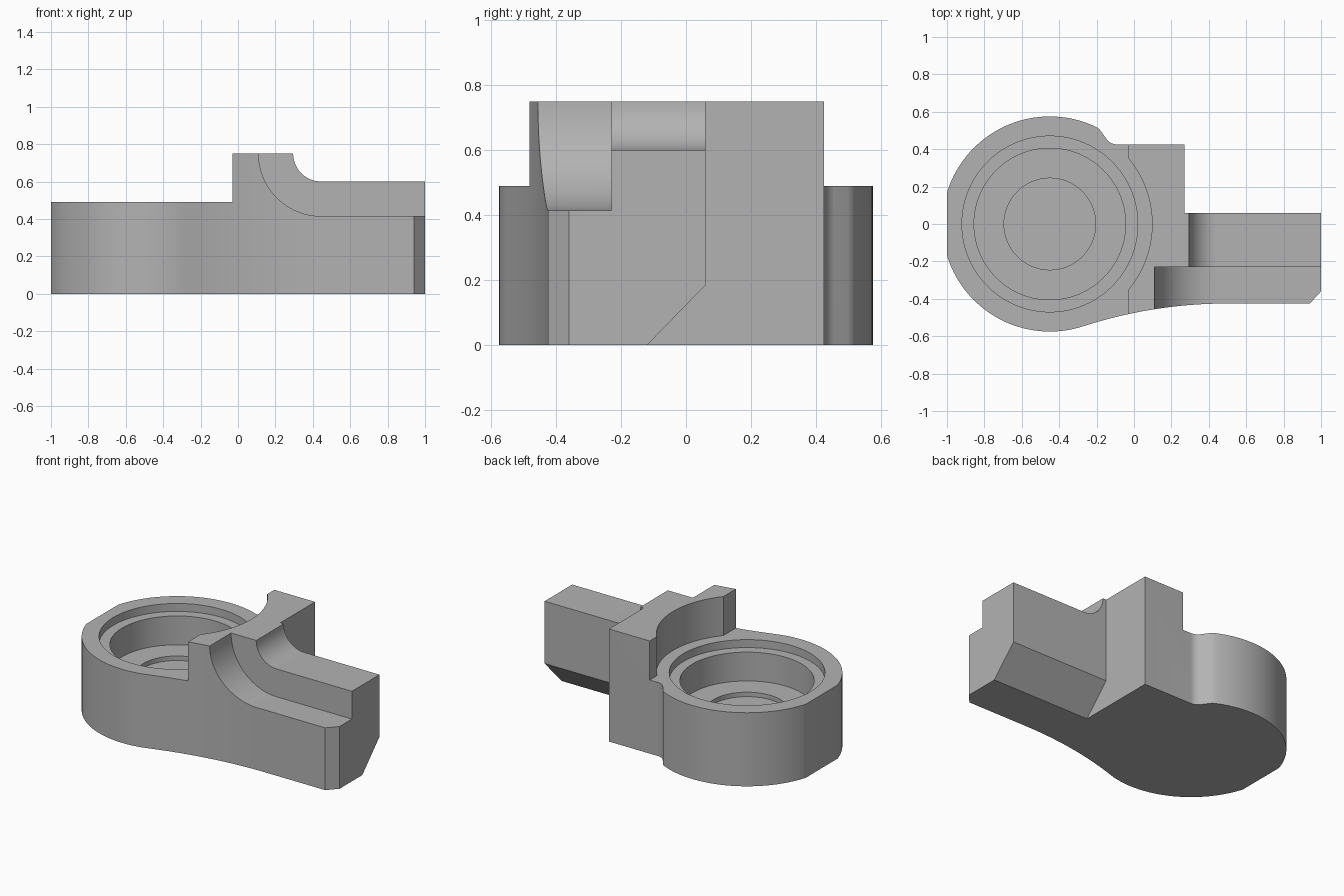
import bpy
import bmesh
from math import atan2, cos, sin, pi, sqrt
from mathutils import Vector

cube = bpy.data.objects.get("Cube")
if cube:
    bpy.data.objects.remove(cube, do_unlink=True)

grey = bpy.data.materials.new("Plain grey")
grey.use_nodes = True
colour = (0.45, 0.45, 0.45, 1)
grey.diffuse_color = colour
grey.node_tree.nodes["Principled BSDF"].inputs["Base Color"].default_value = colour


def arc(cx, cy, r, a0, a1, n):
    """Points on an arc, both ends included."""
    return [(cx + r * cos(a0 + (a1 - a0) * i / n),
             cy + r * sin(a0 + (a1 - a0) * i / n)) for i in range(n + 1)]


def prism(name, points, lo, hi, axis="z"):
    """Extrude a flat outline from lo to hi along an axis."""
    place = {"z": lambda u, v: (u, v, lo),
             "y": lambda u, v: (u, lo, v),
             "x": lambda u, v: (lo, u, v)}[axis]
    bm = bmesh.new()
    face = bm.faces.new([bm.verts.new(place(u, v)) for u, v in points])
    new = bmesh.ops.extrude_face_region(bm, geom=[face])["geom"]
    shift = Vector([hi - lo if axis == a else 0 for a in "xyz"])
    bmesh.ops.translate(bm, vec=shift,
                        verts=[g for g in new if isinstance(g, bmesh.types.BMVert)])
    bmesh.ops.recalc_face_normals(bm, faces=bm.faces[:])
    mesh = bpy.data.meshes.new(name)
    bm.to_mesh(mesh)
    bm.free()
    mesh.materials.append(grey)
    ob = bpy.data.objects.new(name, mesh)
    bpy.context.collection.objects.link(ob)
    return ob


# Main measures
hub_x, hub_r = -0.45, 0.575
front_y, back_y, arm_back = -0.425, 0.425, 0.06
rim_z, top_z = 0.49, 0.75
block_left, block_right = -0.03, 0.27
sweep_x, sweep_r = 0.5, 2.5
high = top_z + 0.2

# Plan outline: round hub with a flat end, block, arm and swept front
flat = sqrt(hub_r ** 2 - (1 + hub_x) ** 2) if hub_x > 0 else 0.168
flat_angle = atan2(flat, -1 - hub_x)
tangent = atan2(front_y - sweep_r, sweep_x - hub_x)
back_angle = atan2(0.518, 0.25)
outline = arc(hub_x, 0, hub_r, back_angle, flat_angle, 40)
outline += arc(hub_x, 0, hub_r, 2 * pi - flat_angle, 2 * pi + tangent, 40)
outline += arc(sweep_x, front_y - sweep_r, sweep_r, tangent + pi, pi / 2, 24)[1:]
outline += [(0.94, front_y), (1, -0.36), (1, arm_back), (block_right, arm_back),
            (block_right, back_y)]
outline += arc(-0.09, back_y + 0.07, 0.07, -pi / 2, -pi * 0.83, 8)
outline += [(-0.178, 0.498), (-0.187, 0.509)]
body = prism("bracket_body", outline, 0, top_z)

# Space above the hub, with a round clearance scooped from the block
cutters = [
    prism("hub_clearance", [(-1.2, -0.8), (block_left, -0.8),
                            (block_left, 0.8), (-1.2, 0.8)], rim_z, high),
    prism("round_clearance", arc(hub_x, 0, 0.547, 0, 2 * pi, 128)[:-1], rim_z, high),
]

# Stepped blind bore
for name, radius, floor in (("rim_recess", 0.47, 0.437), ("main_bore", 0.405, 0.245),
                            ("centre_recess", 0.245, 0.215)):
    cutters.append(prism(name, arc(hub_x, 0, radius, 0, 2 * pi, 96)[:-1], floor, high))

# Concentric coves that drop from the block to the arm and its front ledge
cove_x = 0.445
for name, radius, y_end in (("arm_cove", 0.15, 0.2), ("ledge_cove", 0.335, -0.23)):
    profile = arc(cove_x, top_z, radius, pi, pi * 1.5, 24)
    profile += [(1.2, top_z - radius), (1.2, high), (cove_x - radius, high)]
    cutters.append(prism(name, profile, -0.8, y_end, "y"))

# Bevel under the back of the arm
cutters.append(prism("under_bevel", [(-0.22, -0.103), (0.16, 0.288), (0.16, -0.103)],
                     block_right, 1.2, "x"))

# Cut each shape out of the body in turn
for cutter in cutters:
    cutter.hide_render = True
    bpy.ops.object.select_all(action="DESELECT")
    body.select_set(True)
    bpy.context.view_layer.objects.active = body
    cut = body.modifiers.new(cutter.name, "BOOLEAN")
    cut.operation = "DIFFERENCE"
    cut.solver = "EXACT"
    cut.object = cutter
    bpy.ops.object.modifier_apply(modifier=cut.name)
    bpy.data.objects.remove(cutter, do_unlink=True)

bpy.ops.object.shade_smooth_by_angle(angle=pi / 7)
